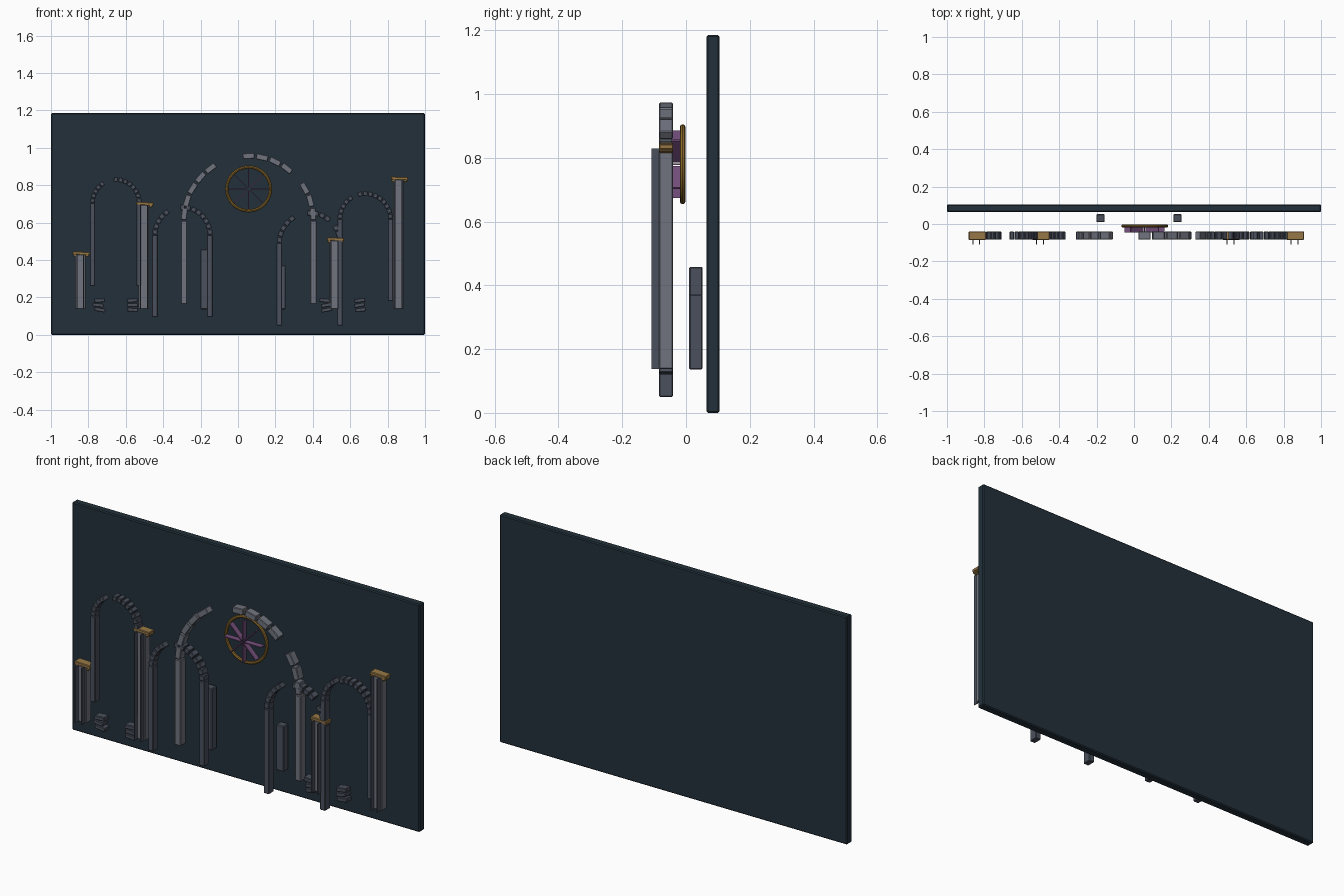
import bpy, bmesh, math, random
from mathutils import Matrix, Vector

if "Cube" in bpy.data.objects:
    bpy.data.objects.remove(bpy.data.objects["Cube"])

random.seed(4)


def material(name, hexcol):
    m = bpy.data.materials.new(name)
    lin = []
    for i in (0, 2, 4):
        c = int(hexcol[i:i + 2], 16) / 255
        lin.append(c / 12.92 if c < 0.04045 else ((c + 0.055) / 1.055) ** 2.4)
    m.diffuse_color = (*lin, 1)
    m.use_nodes = True
    m.node_tree.nodes["Principled BSDF"].inputs["Base Color"].default_value = m.diffuse_color
    return m


NIGHT = material("dark_blue_slate", "22303A")
DARK = material("dark_stone", "4A505D")
LIGHT = material("light_stone", "70747F")
SAND = material("sandstone", "977846")
GOLD = material("gold", "8A692C")
PURPLE = material("purple_glass", "76507E")

Y = -0.0625      # depth centre of the stone layer
D = 0.043        # depth of the stone layer


def add_object(name, bm, mat):
    me = bpy.data.meshes.new(name)
    bm.to_mesh(me)
    bm.free()
    me.materials.append(mat)
    ob = bpy.data.objects.new(name, me)
    bpy.context.collection.objects.link(ob)
    return ob


def box(bm, centre, size, angle=0):
    """Add a box turned by angle in the wall plane."""
    mat = (Matrix.Translation(centre) @ Matrix.Rotation(-angle, 4, 'Y')
           @ Matrix.Diagonal((*size, 1)))
    bmesh.ops.create_cube(bm, size=1, matrix=mat)


def finish(name, bm, mat, bevel=0.004):
    ob = add_object(name, bm, mat)
    if bevel:
        b = ob.modifiers.new("worn_edges", 'BEVEL')
        b.width = bevel
        b.segments = 1
    return ob


# Back wall
bm = bmesh.new()
box(bm, (0, 0.0845, 0.5925), (2, 0.041, 1.185))
finish("back_wall", bm, NIGHT, 0.005)


def arch(name, cx, radius, base, spring, width, mat, missing):
    """Two legs and a ring of separate stones, some fallen out."""
    bm = bmesh.new()
    for s in (-1, 1):
        box(bm, (cx + s * radius, Y, (base + spring) / 2),
            (width, D, spring - base))
    finish(name + "_legs", bm, mat, 0.003)
    bm = bmesh.new()
    step = math.pi / 15
    for k in range(15):
        if k in missing:
            continue
        a = (k + 0.5) * step
        box(bm, (cx + radius * math.cos(a), Y, spring + radius * math.sin(a)),
            (width * 0.92, D, radius * step * 0.88),
            a + random.uniform(-0.06, 0.06))
    finish(name + "_stones", bm, mat, 0.003)


# Broken arches
arch("main_arch", 0.057, 0.346, 0.165, 0.61, 0.034, LIGHT, {3, 8, 9})
arch("far_left_arch", -0.653, 0.125, 0.26, 0.705, 0.028, DARK, {8, 9})
arch("left_arch", -0.297, 0.147, 0.095, 0.535, 0.03, DARK, {8, 9})
arch("right_arch", 0.383, 0.162, 0.05, 0.49, 0.03, DARK, {3, 8, 9})
arch("far_right_arch", 0.68, 0.135, 0.18, 0.62, 0.028, DARK, {9})

# Columns with thin ribs and sandstone capitals
for i, (x, top) in enumerate([(-0.843, 0.43), (-0.503, 0.695),
                              (0.516, 0.505), (0.858, 0.83)]):
    h = top - 0.138
    z = 0.138 + h / 2
    bm = bmesh.new()
    box(bm, (x, Y, z), (0.056, D, h))
    finish(f"column_shaft_{i + 1}", bm, LIGHT, 0.003)
    bm = bmesh.new()
    for s in (-1, 1):
        box(bm, (x + s * 0.018, -0.096, z), (0.005, 0.025, h))
    finish(f"column_ribs_{i + 1}", bm, DARK, 0)
    bm = bmesh.new()
    box(bm, (x + 0.005, Y, top + 0.006), (0.092, D + 0.002, 0.017), -0.04)
    for s in (-1, 1):
        box(bm, (x + 0.005 + s * 0.032, Y, top - 0.004),
            (0.02, D, 0.018), s * 0.3)
    finish(f"column_capital_{i + 1}", bm, SAND, 0.003)

# Standing stumps behind the arches
for side, x, top in (("left", -0.179, 0.458), ("right", 0.233, 0.373)):
    bm = bmesh.new()
    box(bm, (x, 0.031, (0.136 + top) / 2), (0.044, 0.043, top - 0.136))
    finish(f"{side}_stump", bm, DARK)

# Rubble piles of tilted slabs
for i, x in enumerate((-0.743, -0.56, 0.47, 0.65)):
    bm = bmesh.new()
    for j in range(3):
        box(bm, (x + random.uniform(-0.006, 0.006), Y, 0.134 + j * 0.025),
            (0.058, D, 0.021), random.uniform(-0.2, 0.2))
    finish(f"rubble_pile_{i + 1}", bm, DARK, 0.003)

# Round window: gold ring
CX, CZ = 0.057, 0.78
bpy.ops.mesh.primitive_torus_add(
    major_segments=40, minor_segments=8, major_radius=0.117,
    minor_radius=0.0085, location=(CX, -0.0105, CZ),
    rotation=(math.pi / 2, 0, 0))
ring = bpy.context.object
ring.name = "window_ring"
ring.data.materials.append(GOLD)
bpy.ops.object.shade_smooth_by_angle()

# Round window: thin deep blades set like spokes
bm = bmesh.new()
for k in range(8):
    a = k * math.pi / 4
    r = 0.058
    box(bm, (CX + r * math.cos(a), -0.0305, CZ + r * math.sin(a)),
        (0.097, 0.029, 0.005), a)
finish("window_blades", bm, PURPLE, 0)
